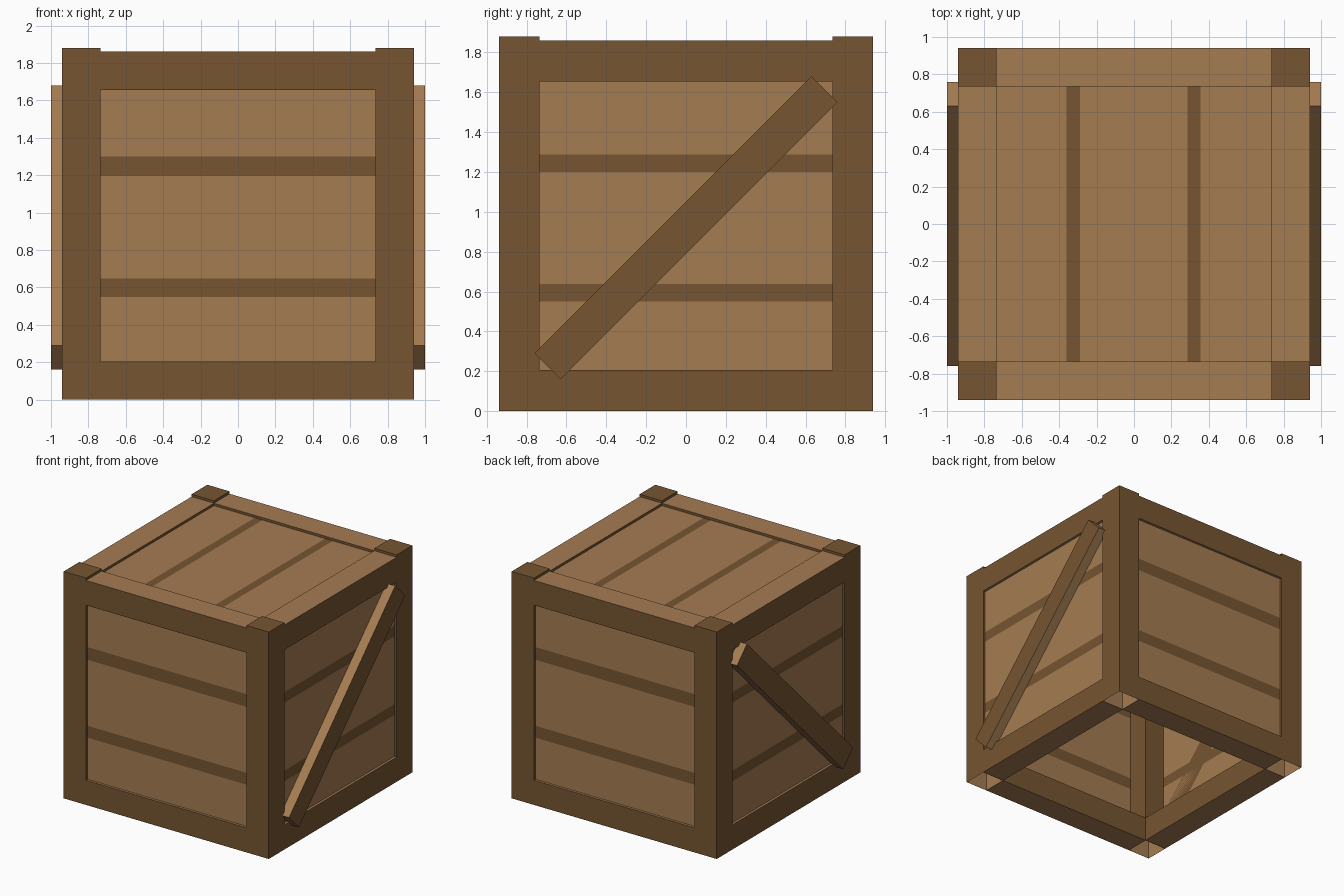
import bpy, bmesh, math
from mathutils import Matrix, Vector

if "Cube" in bpy.data.objects:
    bpy.data.objects.remove(bpy.data.objects["Cube"])

OUT, INN = 0.94, 0.735          # outer and inner half width of the frame
H_POST, H_RAIL, T = 1.88, 1.86, 0.205
REC = 0.02                      # how far the panels sit behind the frame


def material(name, rgb):
    m = bpy.data.materials.new(name)
    m.diffuse_color = (*rgb, 1)
    m.use_nodes = True
    m.node_tree.nodes["Principled BSDF"].inputs["Base Color"].default_value = m.diffuse_color
    return m


PLANK = material("light_plank_wood", (0.376, 0.20, 0.085))
FRAME = material("dark_frame_wood", (0.181, 0.090, 0.032))


def make(name, bm):
    me = bpy.data.meshes.new(name)
    bm.to_mesh(me)
    bm.free()
    me.materials.append(PLANK)   # index 0
    me.materials.append(FRAME)   # index 1
    ob = bpy.data.objects.new(name, me)
    bpy.context.collection.objects.link(ob)
    return ob


def add_box(bm, lo, hi):
    lo, hi = Vector(lo), Vector(hi)
    mat = Matrix.Translation((lo + hi) / 2) @ Matrix.Diagonal((*(hi - lo), 1))
    verts = bmesh.ops.create_cube(bm, size=1, matrix=mat)["verts"]
    bm.normal_update()
    return list({f for v in verts for f in v.link_faces})


def drop(bm, faces):
    bmesh.ops.delete(bm, geom=faces, context="FACES")


# corner posts: dark hollow posts, open underneath, with a light lining
for sx, nx in ((-1, "left"), (1, "right")):
    for sy, ny in ((-1, "front"), (1, "back")):
        bm = bmesh.new()
        for inset, mat in ((0, 1), (0.003, 0)):
            a, b = INN + inset, OUT - inset
            xs, ys = sorted((sx * a, sx * b)), sorted((sy * a, sy * b))
            faces = add_box(bm, (xs[0], ys[0], 0), (xs[1], ys[1], H_POST - inset))
            for f in faces:
                f.material_index = mat
            drop(bm, [f for f in faces if f.normal.z < -0.5])
            if mat == 0:
                bmesh.ops.reverse_faces(bm, faces=[f for f in bm.faces if f.material_index == 0])
        make(f"{ny}_{nx}_post", bm)

# rails and recessed panels, one set per side, turned around z
sides = (("front", 0), ("right", 90), ("back", 180), ("left", 270))
for name, deg in sides:
    turn = Matrix.Rotation(math.radians(deg), 4, "Z")
    for level, z0, z1 in (("bottom", 0, T), ("top", H_RAIL - T, H_RAIL)):
        bm = bmesh.new()
        faces = add_box(bm, (-INN, -OUT, z0), (INN, -INN, z1))
        for f in faces:          # upright faces dark, top and underside light
            f.material_index = 0 if abs(f.normal.z) > 0.5 else 1
        drop(bm, [f for f in faces if abs(f.normal.x) > 0.5])
        bm.transform(turn)
        make(f"{name}_{level}_rail", bm)


def striped_panel(name, cuts, place):
    """Flat strips between the cuts; every second strip is a dark gap."""
    bm = bmesh.new()
    rows = [[bm.verts.new(place(s, c)) for s in (-INN, INN)] for c in cuts]
    for i in range(len(cuts) - 1):
        f = bm.faces.new((rows[i][0], rows[i][1], rows[i + 1][1], rows[i + 1][0]))
        f.material_index = i % 2
    return bm


for name, deg in sides:
    if name in ("front", "back"):
        cuts = (T, 0.55, 0.648, 1.195, 1.30, H_RAIL - T)
    else:
        cuts = (T, 0.55, 0.638, 1.20, 1.287, H_RAIL - T)
    bm = striped_panel(name, cuts, lambda s, c: (s, -OUT + REC, c))
    bm.transform(Matrix.Rotation(math.radians(deg), 4, "Z"))
    make(f"{name}_panel", bm)

# lid panel, stripes running front to back
bm = striped_panel("lid", (-INN, -0.36, -0.29, 0.285, 0.355, INN),
                   lambda s, c: (c, -s, H_RAIL - REC))
make("lid_panel", bm)

# diagonal braces, both rising towards the back; outer face dark, edges light
for sx, name in ((-1, "left"), (1, "right")):
    bm = bmesh.new()
    faces = add_box(bm, (-0.04, -0.983, -0.092), (0.04, 0.983, 0.092))
    for f in faces:
        f.material_index = 1 if abs(f.normal.x) > 0.5 else 0
    bm.transform(Matrix.Translation((sx * 0.96, 0, 0.92))
                 @ Matrix.Rotation(math.radians(45), 4, "X"))
    make(f"{name}_diagonal_brace", bm)
